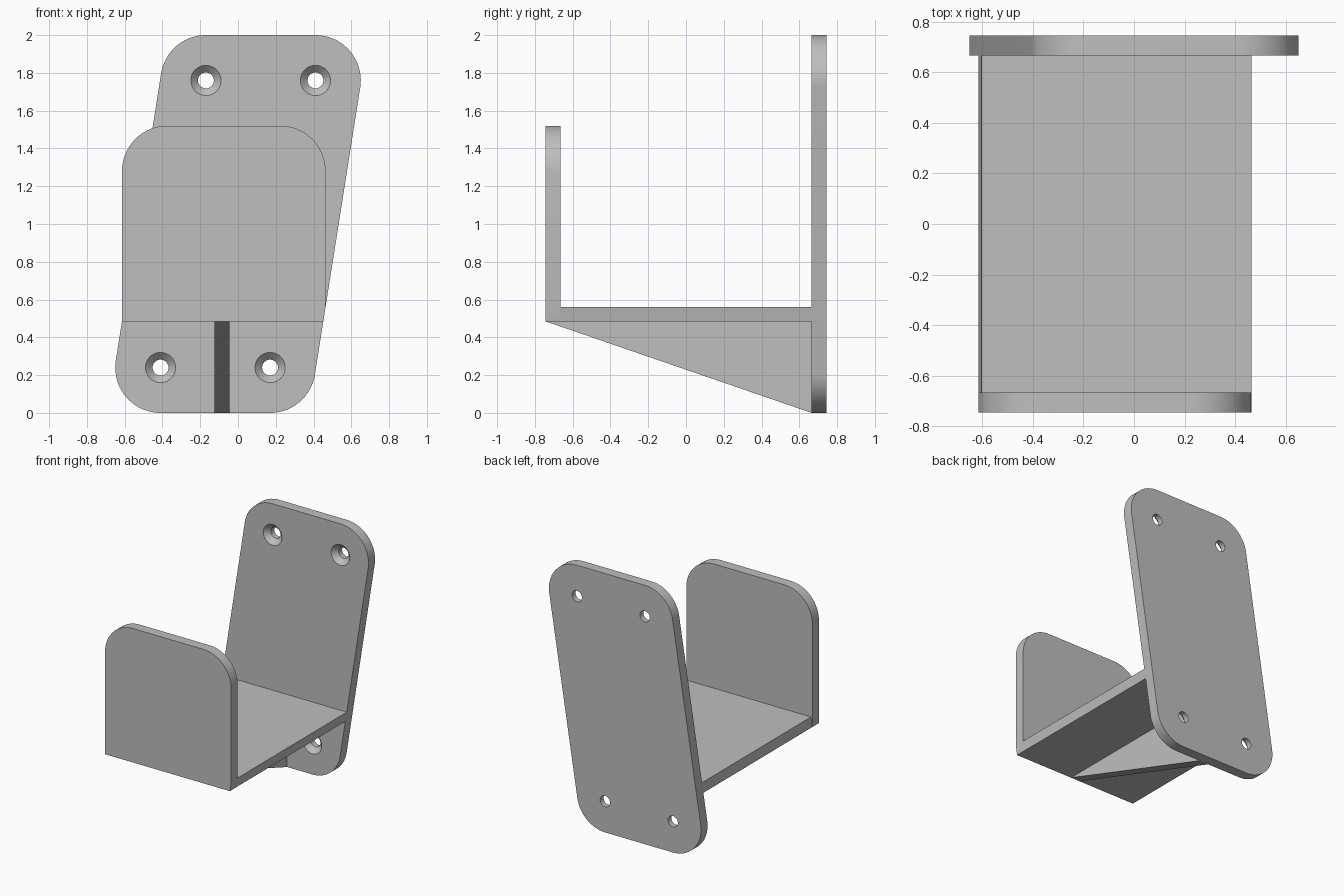
import bpy, bmesh, math
from mathutils import Vector

if "Cube" in bpy.data.objects:
    bpy.data.objects.remove(bpy.data.objects["Cube"])

grey = bpy.data.materials.new("plain grey")
grey.diffuse_color = (0.52, 0.52, 0.52, 1)
grey.use_nodes = True
grey.node_tree.nodes["Principled BSDF"].inputs["Base Color"].default_value = grey.diffuse_color

R = 0.24                       # corner radius
LEAN = 0.24 / 1.52             # sideways lean of the back plate per unit of height
EDGE = R * math.hypot(1, LEAN) # horizontal distance from hole line to plate edge
Y0, Y1, T = -0.745, 0.745, 0.08
Z0, Z1 = 0.485, 0.56           # shelf underside and top
HOLES = [(-0.41, 0.24), (0.17, 0.24), (0.41, 1.76), (-0.17, 1.76)]


def finish(name, bm):
    bmesh.ops.recalc_face_normals(bm, faces=bm.faces)
    mesh = bpy.data.meshes.new(name)
    bm.to_mesh(mesh)
    bm.free()
    mesh.materials.append(grey)
    ob = bpy.data.objects.new(name, mesh)
    bpy.context.collection.objects.link(ob)
    return ob


def prism(name, points, offset):
    """Closed outline swept along an offset."""
    bm = bmesh.new()
    face = bm.faces.new([bm.verts.new(p) for p in points])
    ext = bmesh.ops.extrude_face_region(bm, geom=[face], use_keep_orig=True)
    moved = [g for g in ext["geom"] if isinstance(g, bmesh.types.BMVert)]
    bmesh.ops.translate(bm, verts=moved, vec=offset)
    return finish(name, bm)


def arc(cx, cz, y, a0, a1, n=20):
    return [(cx + R * math.cos(a), y, cz + R * math.sin(a))
            for a in (a0 + (a1 - a0) * i / n for i in range(n + 1))]


def smooth(ob):
    bpy.ops.object.select_all(action='DESELECT')
    ob.select_set(True)
    bpy.context.view_layer.objects.active = ob
    bpy.ops.object.shade_smooth_by_angle(angle=math.radians(30))


def left(z):
    return HOLES[0][0] + LEAN * (z - 0.24) - EDGE


def right(z):
    return HOLES[1][0] + LEAN * (z - 0.24) + EDGE


# Leaning back plate: rounded corners concentric with the screw holes
tilt = math.atan(LEAN)
q = math.pi / 2
spans = [(math.pi - tilt, 3 * q), (-q, -tilt), (-tilt, q), (q, math.pi - tilt)]
outline = []
for (cx, cz), (a0, a1) in zip(HOLES, spans):
    outline += arc(cx, cz, Y1 - T, a0, a1)
back = prism("back_plate", outline, Vector((0, T, 0)))

# Countersunk screw holes: lathed cutters (radius, y)
profile = [(0.0865, Y1 - T - 0.0065), (0.042, Y1 - T + 0.038), (0.042, Y1 + 0.02)]
N = 40
bm = bmesh.new()
for cx, cz in HOLES:
    rings = [[bm.verts.new((cx + r * math.cos(math.tau * i / N), y,
                            cz + r * math.sin(math.tau * i / N)))
              for i in range(N)] for r, y in profile]
    for a, b in zip(rings, rings[1:]):
        for i in range(N):
            j = (i + 1) % N
            bm.faces.new((a[i], a[j], b[j], b[i]))
    bm.faces.new(rings[0])
    bm.faces.new(rings[-1])
cutter = finish("hole_cutter", bm)
cutter.hide_render = True
mod = back.modifiers.new("holes", 'BOOLEAN')
mod.operation = 'DIFFERENCE'
mod.solver = 'EXACT'
mod.object = cutter
bpy.context.view_layer.objects.active = back
bpy.ops.object.modifier_apply(modifier=mod.name)
bpy.data.objects.remove(cutter)
smooth(back)

# Upright front plate with rounded top corners
xl, xr, top = left(Z0), right(Z1), 1.52
pts = [(xl, Y0, Z0), (right(Z0), Y0, Z0), (xr, Y0, Z1)]
pts += arc(xr - R, top - R, Y0, 0, q) + arc(xl + R, top - R, Y0, q, math.pi)
smooth(prism("front_plate", pts, Vector((0, T, 0))))

# Shelf whose sides follow the lean of the back plate
ys = Y0 + T
prism("shelf", [(left(Z0), ys, Z0), (right(Z0), ys, Z0),
                (right(Z1), ys, Z1), (left(Z1), ys, Z1)],
      Vector((0, Y1 - T - ys, 0)))

# Triangular gusset under the shelf
prism("gusset", [(-0.125, Y0, Z0), (-0.125, Y1 - T, 0), (-0.125, Y1 - T, Z0)],
      Vector((T, 0, 0)))
